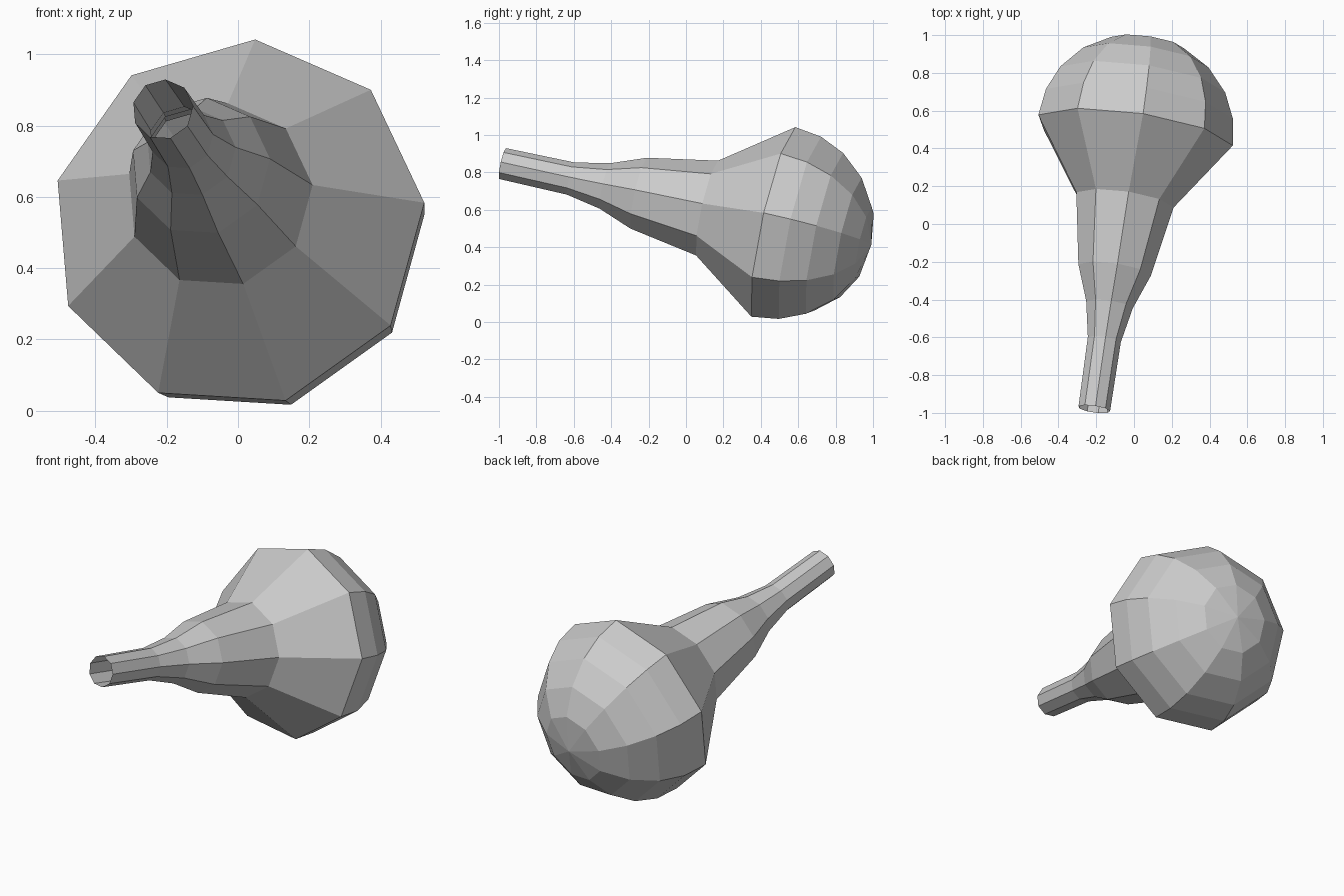
import bpy, bmesh, math
from mathutils import Vector

if "Cube" in bpy.data.objects:
    bpy.data.objects.remove(bpy.data.objects["Cube"])

SIDES = 9
axis = Vector((0.145, 1, -0.22)).normalized()   # from handle towards bulb
centre = Vector((0, 0.478, 0.525))              # middle of the widest ring
up = (Vector((0, 0, 1)) - axis * axis.z).normalized()
right = axis.cross(up).normalized()
R = 0.53

# (distance along axis from widest ring, radius)
profile = [(-1.508, 0.086), (-1.13, 0.09), (-0.94, 0.127), (-0.752, 0.198),
           (-0.372, 0.265)]
# rounded bulb end
for a in (0, 16, 32, 50, 68):
    t = math.radians(a)
    profile.append((R * math.sin(t), R * math.cos(t)))

bm = bmesh.new()
rings = []
for d, r in profile:
    ring = []
    for i in range(SIDES):
        t = math.radians(3.5) + 2 * math.pi * i / SIDES
        ring.append(bm.verts.new(centre + axis * d + (up * math.cos(t) + right * math.sin(t)) * r))
    rings.append(ring)

# walls; the narrow end stays open
for a, b in zip(rings, rings[1:]):
    for i in range(SIDES):
        j = (i + 1) % SIDES
        bm.faces.new((a[i], a[j], b[j], b[i]))

# pole of the bulb
pole = bm.verts.new(centre + axis * R)
for i in range(SIDES):
    bm.faces.new((rings[-1][i], rings[-1][(i + 1) % SIDES], pole))

bmesh.ops.recalc_face_normals(bm, faces=bm.faces)
mesh = bpy.data.meshes.new("bulb_with_stem")
bm.to_mesh(mesh)
bm.free()
obj = bpy.data.objects.new("bulb_with_stem", mesh)
bpy.context.collection.objects.link(obj)
